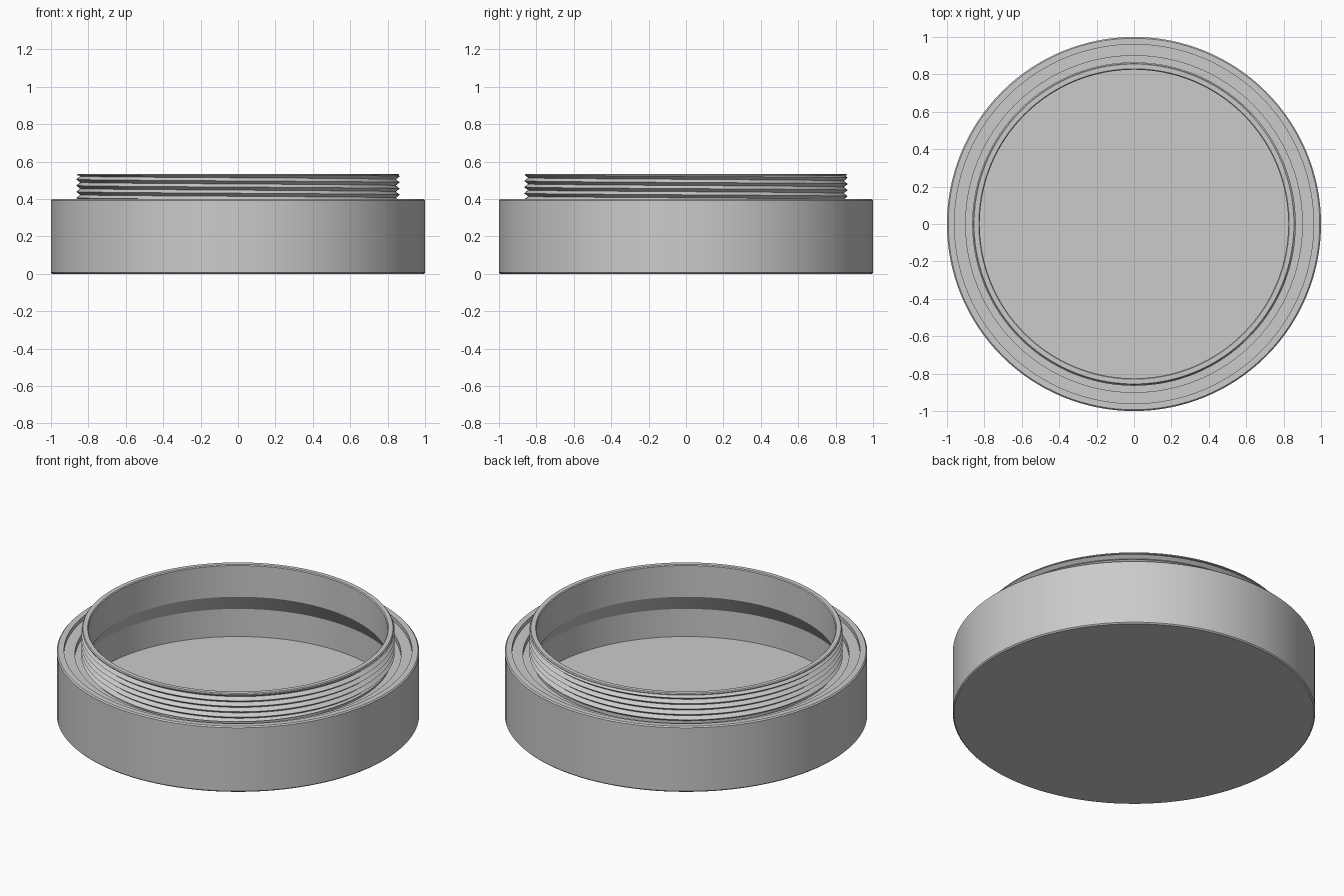
import bpy, bmesh, math

cube = bpy.data.objects.get("Cube")
if cube:
    bpy.data.objects.remove(cube, do_unlink=True)

SEGMENTS = 128

grey = bpy.data.materials.new("plain_grey")
grey.use_nodes = True
grey.diffuse_color = (0.6, 0.6, 0.6, 1)
bsdf = next(n for n in grey.node_tree.nodes if n.type == 'BSDF_PRINCIPLED')
bsdf.inputs["Base Color"].default_value = (0.6, 0.6, 0.6, 1)


def revolve(name, rows):
    """Sweep rows around z; each row maps an angle to (radius, height)."""
    bm = bmesh.new()
    grid = []
    for row in rows:
        ring = []
        for i in range(SEGMENTS + 1):
            a = math.tau * i / SEGMENTS
            r, z = row(a)
            ring.append(bm.verts.new((r * math.sin(a), r * math.cos(a), z)))
        grid.append(ring)
    for low, high in zip(grid, grid[1:]):
        for i in range(SEGMENTS):
            bm.faces.new((low[i], low[i + 1], high[i + 1], high[i]))
    bmesh.ops.remove_doubles(bm, verts=bm.verts, dist=0.0002)
    bmesh.ops.recalc_face_normals(bm, faces=bm.faces)
    mesh = bpy.data.meshes.new(name)
    bm.to_mesh(mesh)
    bm.free()
    mesh.materials.append(grey)
    obj = bpy.data.objects.new(name, mesh)
    bpy.context.collection.objects.link(obj)
    bpy.ops.object.select_all(action='DESELECT')
    obj.select_set(True)
    bpy.context.view_layer.objects.active = obj
    bpy.ops.object.shade_smooth_by_angle(angle=math.radians(25))
    return obj


# Hollow round body: base, outer wall, grooved ledge, neck and wider interior
profile = [
    (0, 0), (0.993, 0), (1, 0.007), (1, 0.393), (0.993, 0.4),
    (0.96, 0.4), (0.96, 0.375), (0.9, 0.375), (0.9, 0.345),
    (0.843, 0.345), (0.843, 0.525), (0.86, 0.526), (0.86, 0.53), (0.855, 0.535),
    (0.83, 0.535), (0.825, 0.53), (0.825, 0.34),
    (0.9, 0.231), (0.9, 0.063), (0, 0.063),
]
revolve("round_box", [lambda a, p=p: p for p in profile])

# Helical ridges around the neck
ROOT, CREST, PITCH = 0.844, 0.865, 0.033
LOW, HIGH = 0.365, 0.526


def thread_row(k):
    def row(a):
        z = LOW + (k / 2 + a / math.tau) * PITCH
        z = min(max(z, LOW), HIGH)
        phase = ((z - LOW) / PITCH - a / math.tau) % 1
        wave = 1 - abs(2 * phase - 1)
        return ROOT + (CREST - ROOT) * wave, z
    return row


turns = math.ceil((HIGH - LOW) / PITCH)
rows = [lambda a: (ROOT, LOW)]
rows += [thread_row(k) for k in range(-2, 2 * turns + 1)]
rows += [lambda a: (ROOT, HIGH)]
revolve("neck_thread", rows)
